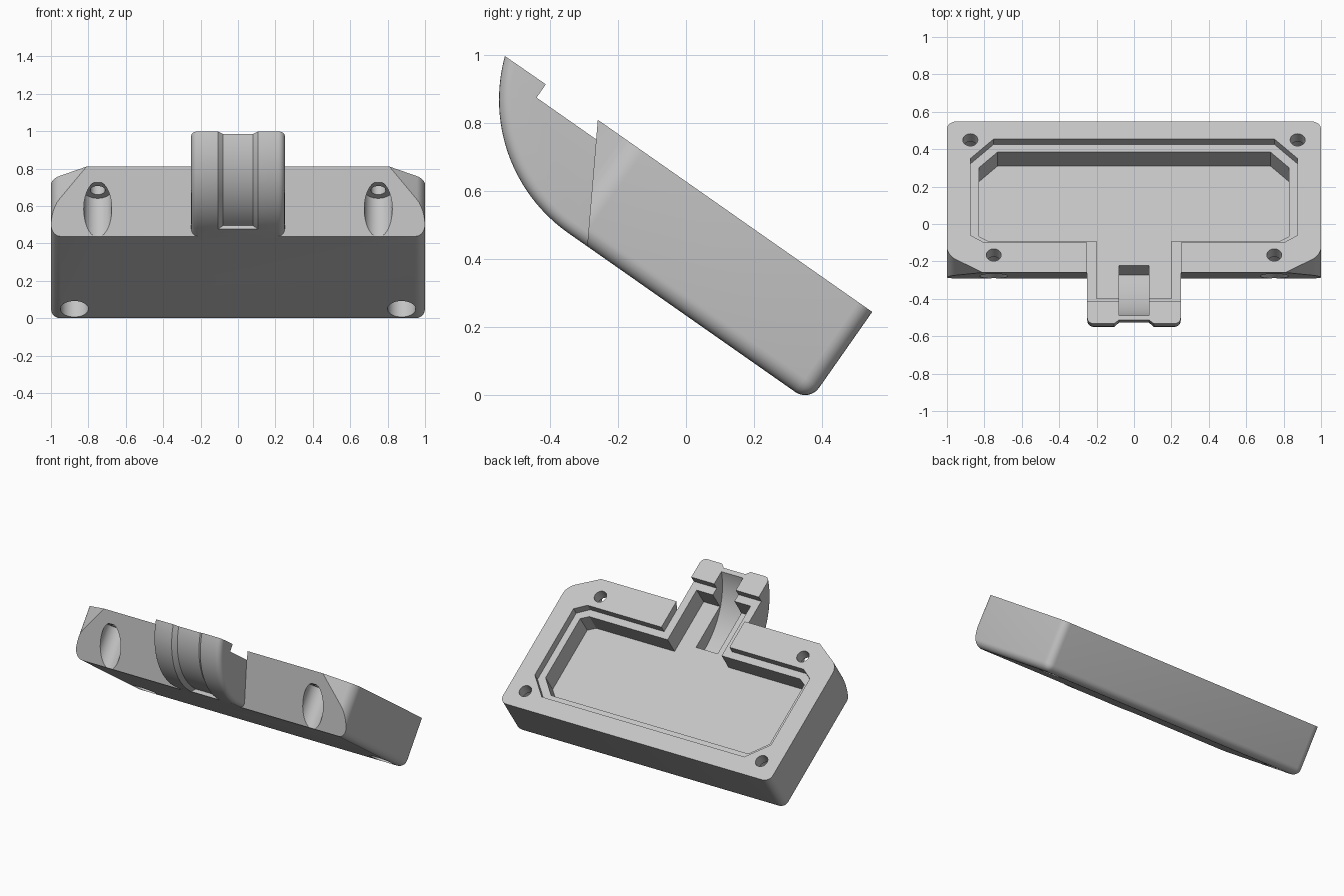
import bpy, bmesh
from math import sin, cos, radians
from mathutils import Matrix, Vector

cube = bpy.data.objects.get("Cube")
if cube:
    bpy.data.objects.remove(cube, do_unlink=True)

# Levels along the tray's own normal, before it is tilted
BOTTOM, FLOOR, LEDGE, TOP = 0.197, 0.34, 0.47, 0.52
ARC_Y, ARC_Z, ARC_R = -0.56, 0.677, 0.48

grey = bpy.data.materials.new("light_grey")
grey.use_nodes = True
grey.diffuse_color = (0.55, 0.55, 0.55, 1)
grey.node_tree.nodes["Principled BSDF"].inputs["Base Color"].default_value = (0.55, 0.55, 0.55, 1)


def finish(name, bm):
    bmesh.ops.recalc_face_normals(bm, faces=bm.faces)
    mesh = bpy.data.meshes.new(name)
    bm.to_mesh(mesh)
    bm.free()
    mesh.materials.append(grey)
    obj = bpy.data.objects.new(name, mesh)
    bpy.context.collection.objects.link(obj)
    return obj


def extrude(points, shift):
    bm = bmesh.new()
    face = bm.faces.new([bm.verts.new(p) for p in points])
    out = bmesh.ops.extrude_face_region(bm, geom=[face])
    bmesh.ops.translate(bm, vec=shift,
                        verts=[v for v in out["geom"] if isinstance(v, bmesh.types.BMVert)])
    bmesh.ops.recalc_face_normals(bm, faces=bm.faces)
    return bm


def plan(half, low, high):
    """Prism from the right half of an outline, mirrored."""
    full = half + [(-x, y) for x, y in reversed(half)]
    return extrude([(x, y, low) for x, y in full], (0, 0, high - low))


def arc(radius, start, end, steps=32):
    angles = [radians(start + (end - start) * i / steps) for i in range(steps + 1)]
    return [(ARC_Y - radius * sin(a), ARC_Z - radius * cos(a)) for a in angles]


def side_prism(profile, half_width):
    return extrude([(-half_width, y, z) for y, z in profile], (2 * half_width, 0, 0))


def cylinder(x, y, radius, low, high):
    bm = bmesh.new()
    bmesh.ops.create_cone(bm, cap_ends=True, segments=40, radius1=radius, radius2=radius,
                          depth=high - low,
                          matrix=Matrix.Translation((x, y, (low + high) / 2)))
    return bm


def boolean(target, bm, operation="DIFFERENCE"):
    tool = finish("cutter", bm)
    tool.hide_render = True
    mod = target.modifiers.new("boolean", "BOOLEAN")
    mod.operation, mod.solver, mod.object = operation, "EXACT", tool
    bpy.context.view_layer.objects.active = target
    bpy.ops.object.modifier_apply(modifier=mod.name)
    bpy.data.objects.remove(tool, do_unlink=True)


# Main block with rounded sides and back, front cut at a slant
bm = plan([(1, 0.305), (1, -0.566), (0.81, -0.681)], BOTTOM, TOP)
edges = []
for e in bm.edges:
    a, b = e.verts[0].co, e.verts[1].co
    upright = abs(a.z - b.z) > 0.1 and abs(a.x) > 0.9
    underside = max(a.z, b.z) < BOTTOM + 0.01 and max(a.y, b.y) > -0.6
    if upright or underside:
        edges.append(e)
bmesh.ops.bevel(bm, geom=edges, offset=0.05, segments=6, profile=0.5, affect="EDGES")
cut = bmesh.ops.bisect_plane(bm, geom=bm.verts[:] + bm.edges[:] + bm.faces[:],
                             plane_co=(0, -0.493, BOTTOM),
                             plane_no=Vector((0, -0.323, -0.188)), clear_outer=True)
rim = [g for g in cut["geom_cut"] if isinstance(g, bmesh.types.BMEdge)]
bmesh.ops.holes_fill(bm, edges=rim, sides=0)
tray = finish("tilted_tray", bm)

# Curved tongue with rounded outer edges
tongue = side_prism(arc(ARC_R, 70.5, 0) + [(-0.45, BOTTOM), (-0.45, TOP)], 0.25)
edges = []
for e in tongue.edges:
    a, b = e.verts[0].co, e.verts[1].co
    mid = (a + b) / 2
    on_arc = abs(((mid.y - ARC_Y) ** 2 + (mid.z - ARC_Z) ** 2) ** 0.5 - ARC_R) < 0.002
    on_base = mid.z < BOTTOM + 0.01
    if abs(a.x - b.x) < 0.01 and (on_arc or on_base):
        edges.append(e)
bmesh.ops.bevel(tongue, geom=edges, offset=0.035, segments=5, profile=0.5, affect="EDGES")
boolean(tray, tongue, "UNION")

# Lid step and deeper cavity, both running out into the tongue
boolean(tray, plan([(0.75, 0.191), (0.875, 0.063), (0.875, -0.437), (0.8, -0.486),
                    (0.252, -0.486), (0.252, -0.866)], LEDGE, 0.7))
boolean(tray, plan([(0.73, 0.14), (0.83, 0.037), (0.83, -0.41), (0.78, -0.44),
                    (0.2, -0.44), (0.2, -0.815)], FLOOR, 0.7))

# Curved slot inside the tongue
boolean(tray, side_prism(arc(0.43, 88, -7) + [(-0.507, 0.69)], 0.08))

# Shallow groove along the outside of the tongue
bm = bmesh.new()
section = [(-0.08, 0.457), (0.08, 0.457), (0.135, 0.505), (-0.135, 0.505)]
rails = [arc(r, 84, 0) for x, r in section]
rings = [[bm.verts.new((section[k][0], *rails[k][i])) for k in range(4)]
         for i in range(len(rails[0]))]
for r0, r1 in zip(rings, rings[1:]):
    for k in range(4):
        bm.faces.new((r0[k], r0[k - 1], r1[k - 1], r1[k]))
bm.faces.new(rings[0])
bm.faces.new(rings[-1])
boolean(tray, bm)

# Four screw holes, counterbored from below
for side in (-1, 1):
    for x, y in ((0.75, -0.566), (0.875, 0.185)):
        boolean(tray, cylinder(side * x, y, 0.075, 0.0, 0.446))
        boolean(tray, cylinder(side * x, y, 0.04, 0.3, 0.7))

# Tilt and rest on the ground
tray.data.transform(Matrix.Rotation(radians(-35), 4, "X"))
lowest = min(v.co.z for v in tray.data.vertices)
tray.data.transform(Matrix.Translation((0, 0, -lowest)))
bpy.ops.object.select_all(action="DESELECT")
tray.select_set(True)
bpy.context.view_layer.objects.active = tray
bpy.ops.object.shade_smooth_by_angle(angle=radians(25))
